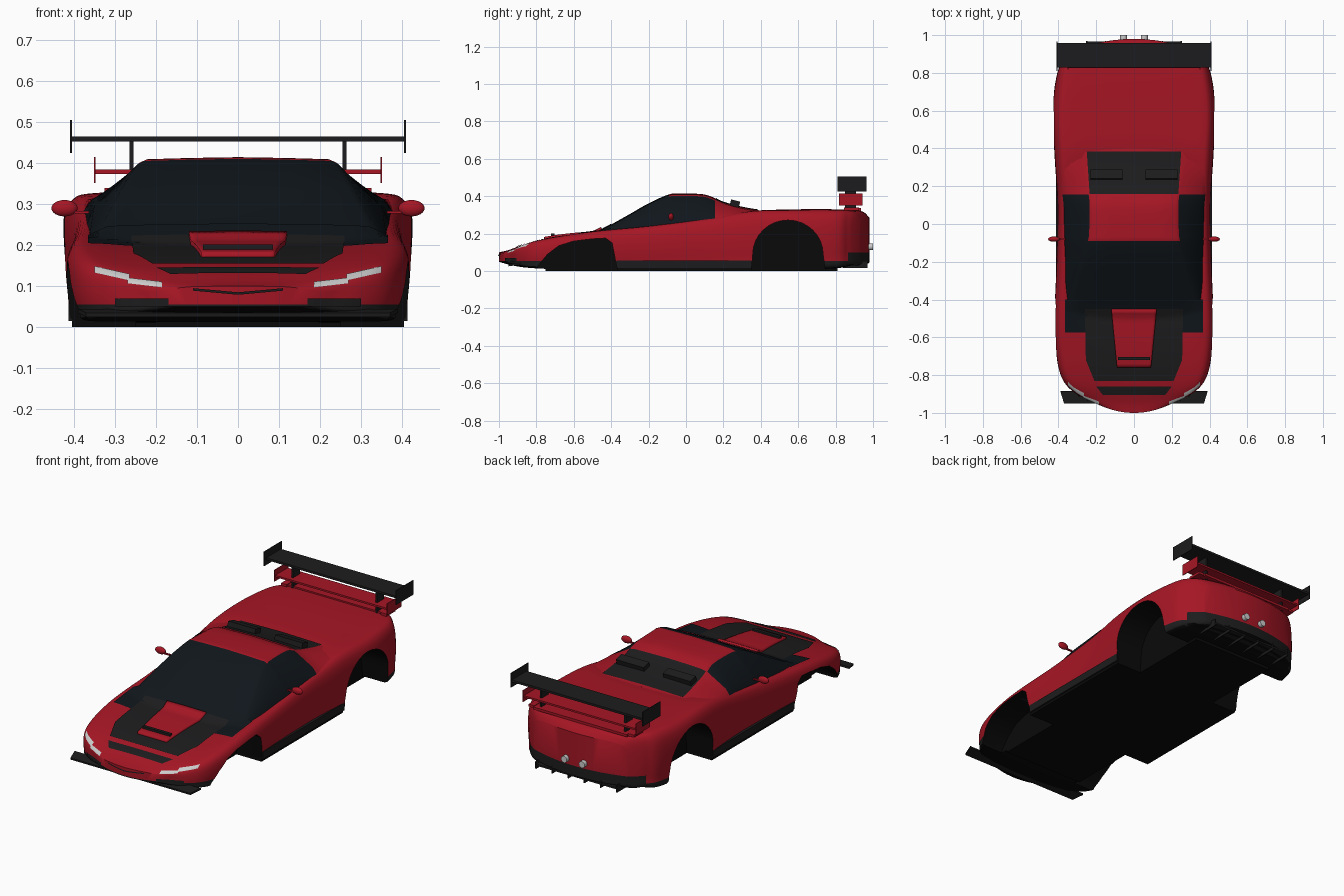
import bpy, bmesh, math
from mathutils import Vector
from mathutils.bvhtree import BVHTree

if "Cube" in bpy.data.objects:
    bpy.data.objects.remove(bpy.data.objects["Cube"])


def material(name, colour, roughness=0.5):
    mat = bpy.data.materials.new(name)
    mat.use_nodes = True
    mat.diffuse_color = (*colour, 1)
    node = mat.node_tree.nodes["Principled BSDF"]
    node.inputs["Base Color"].default_value = (*colour, 1)
    node.inputs["Roughness"].default_value = roughness
    return mat


RED = material("red_paint", (0.38, 0.008, 0.018), 0.4)
BLACK = material("black_trim", (0.012, 0.012, 0.013))
DARK = material("underbody_black", (0.003, 0.003, 0.003))
GLASS = material("dark_glass", (0.005, 0.008, 0.011), 0.3)
WHITE = material("lamp_white", (0.8, 0.8, 0.8))
SURFACES = []


def make_object(name, bm, *mats):
    mesh = bpy.data.meshes.new(name)
    bm.to_mesh(mesh)
    bm.free()
    obj = bpy.data.objects.new(name, mesh)
    bpy.context.collection.objects.link(obj)
    for mat in mats:
        mesh.materials.append(mat)
    return obj


def box(name, centre, size, mat, tilt=0, taper=1):
    bm = bmesh.new()
    bmesh.ops.create_cube(bm, size=1)
    for v in bm.verts:
        if v.co.y < 0:
            v.co.x *= taper
        v.co = Vector([a * b for a, b in zip(v.co, size)])
    obj = make_object(name, bm, mat)
    obj.location = centre
    obj.rotation_euler.x = tilt
    return obj


def smooth_rows(rows, steps):
    """Catmull-Rom interpolation through tuples of any length."""
    out = []
    for i in range(len(rows) - 1):
        a, b, c, d = (rows[max(0, min(len(rows) - 1, i + k))] for k in (-1, 0, 1, 2))
        for s in range(steps):
            t = s / steps
            out.append(tuple(
                q + t / 2 * (r - p + t * (2 * p - 5 * q + 4 * r - u + t * (3 * (q - r) + u - p)))
                for p, q, r, u in zip(a, b, c, d)))
    return out + [rows[-1]]


def loft(halves):
    """Skin mirrored half sections running from bottom centre to top centre."""
    bm = bmesh.new()
    rings = []
    for half in halves:
        full = half + [(-x, y, z) for x, y, z in half[-2:0:-1]]
        rings.append([bm.verts.new(p) for p in full])
    count, top = len(rings[0]), len(halves[0]) - 1
    for a, b in zip(rings, rings[1:]):
        for i in range(count):
            j = (i + 1) % count
            bm.faces.new((a[i], a[j], b[j], b[i]))
    # Close each end with strips running from its lower to its upper edge
    for ring in (rings[0], rings[-1]):
        for i in range(top // 2):
            for sign in (1, -1):
                ids = [sign * k % count for k in (i, i + 1, top - i - 1, top - i)]
                bm.faces.new([ring[k] for k in dict.fromkeys(ids)])
    bmesh.ops.recalc_face_normals(bm, faces=bm.faces)
    return bm


def split(bm, co, normal):
    bmesh.ops.bisect_plane(bm, geom=bm.verts[:] + bm.edges[:] + bm.faces[:],
                           plane_co=co, plane_no=normal)


# Body shell: y, half width, floor, shoulder height, centre height, end sweep
stations = [
    (-1, .23, .05, .085, .1, .065), (-.95, .305, .035, .116, .112, .05),
    (-.87, .368, .02, .15, .14, .03), (-.75, .402, .012, .174, .168, 0),
    (-.6, .42, .01, .2, .188, 0), (-.45, .42, .01, .22, .197, 0),
    (-.2, .41, .01, .245, .205, 0), (.1, .405, .01, .284, .23, 0),
    (.35, .42, .01, .322, .315, 0), (.6, .432, .01, .325, .33, 0),
    (.8, .406, .015, .325, .33, 0), (.9, .365, .03, .32, .325, -.035),
    (.95, .33, .03, .305, .315, -.05), (.98, .29, .045, .27, .285, -.05)]
# Section: share of width, share of height, blend from shoulder to centre
section = smooth_rows([
    (0, 0, 0), (.45, 0, 0), (.75, 0, 0), (.96, .02, 0), (.985, .2, 0), (1, .5, 0),
    (.985, .8, 0), (.93, .96, 0), (.82, 1, .25), (.5, 1, .9), (0, 1, 1)], 4)
halves = []
for y, w, low, shoulder, centre, sweep in smooth_rows(stations, 5):
    halves.append([(w * x, y + sweep * x * x,
                    low + h * (shoulder - low) + c * (centre - shoulder))
                   for x, h, c in section])
bm = loft(halves)
for height in (.055, .1):
    split(bm, (0, 0, height), (0, 0, 1))
for f in bm.faces:
    p = f.calc_center_median()
    f.material_index = int(p.z < .055 or (p.y > .87 and p.z < .1))
    if f.normal.z < -.8:
        f.material_index = 2
SURFACES.append(BVHTree.FromBMesh(bm))
body = make_object("body_shell", bm, RED, BLACK, DARK)

# Wheel wells
front_arch = [(-.8, -.05), (-.79, .03), (-.74, .09), (-.68, .135), (-.6, .16),
              (-.5, .172), (-.43, .176), (-.395, .15), (-.37, .02), (-.37, -.05)]
rear_arch = [(.345, -.05)] + [
    (.545 - .188 * math.cos(math.pi * k / 16), .09 + .182 * math.sin(math.pi * k / 16))
    for k in range(17)] + [(.75, -.05)]
for arch in (front_arch, rear_arch):
    for side in (-1, 1):
        bm = bmesh.new()
        face = bm.faces.new([bm.verts.new((side * .25, y, z)) for y, z in arch])
        new = bmesh.ops.extrude_face_region(bm, geom=[face])["geom"]
        bmesh.ops.translate(bm, vec=(side * .3, 0, 0),
                            verts=[g for g in new if isinstance(g, bmesh.types.BMVert)])
        bmesh.ops.recalc_face_normals(bm, faces=bm.faces)
        for f in bm.faces:
            f.material_index = 2
        cutter = make_object("wheel_well_cutter", bm, RED, BLACK, DARK)
        cutter.hide_render = True
        mod = body.modifiers.new("wheel_well", "BOOLEAN")
        mod.operation, mod.solver, mod.object = "DIFFERENCE", "EXACT", cutter
        bpy.context.view_layer.objects.active = body
        bpy.ops.object.modifier_apply(modifier=mod.name)
        bpy.data.objects.remove(cutter)

# Cabin: y, base half width, base height, roof half width, roof height
cabin_rows = [
    (-.5, .368, .17, .352, .192), (-.42, .37, .185, .342, .233), (-.3, .372, .2, .308, .3),
    (-.2, .374, .21, .277, .357), (-.1, .376, .23, .247, .402), (-.05, .376, .24, .238, .409),
    (.08, .378, .26, .235, .407), (.14, .38, .275, .238, .391), (.2, .382, .285, .25, .362),
    (.3, .386, .3, .27, .335), (.4, .39, .3, .28, .318)]
halves = []
for y, base, low, roof, top in smooth_rows(cabin_rows, 4):
    halves.append([(0, y, low), (base, y, low),
                   (base * .82 + roof * .18, y, low * .68 + top * .32),
                   (roof, y, top - .008), (roof * .93, y, top),
                   (roof * .5, y, top + .003), (0, y, top + .005)])
bm = loft(halves)
for y in (-.09, .155):
    split(bm, (0, y, 0), (0, 1, 0))
for f in bm.faces:
    p = f.calc_center_median()
    roof = p.y > -.09 and abs(p.x) < .245 and p.z > .35
    f.material_index = int(not (p.y > .155 or roof))
SURFACES.append(BVHTree.FromBMesh(bm))
make_object("cabin", bm, RED, GLASS)


def skin_panel(name, corners, direction, mat, lift=.004, depth=0, cells=16):
    """Lay a four-cornered panel on the bodywork, cast along direction."""
    ray = Vector(direction)
    a, b, c, d = (Vector(p) for p in corners)
    bm = bmesh.new()
    grid = []
    for i in range(cells + 1):
        row = []
        for j in range(cells + 1):
            u, v = j / cells, i / cells
            start = a.lerp(b, u).lerp(d.lerp(c, u), v)
            dists = [hit[3] for hit in (s.ray_cast(start, ray) for s in SURFACES) if hit[0]]
            row.append(bm.verts.new(start + ray * (min(dists) - lift)) if dists else None)
        grid.append(row)
    for low, high in zip(grid, grid[1:]):
        for j in range(cells):
            quad = (low[j], low[j + 1], high[j + 1], high[j])
            if all(quad):
                bm.faces.new(quad)
    obj = make_object(name, bm, mat)
    if depth:
        mod = obj.modifiers.new("thickness", "SOLIDIFY")
        mod.thickness = depth
    return obj


def top_panel(name, y0, w0, y1, w1, mat, **options):
    corners = [(-w0, y0, 1), (w0, y0, 1), (w1, y1, 1), (-w1, y1, 1)]
    return skin_panel(name, corners, (0, 0, -1), mat, **options)


# Bonnet and engine cover panels
top_panel("cowl", -.575, .366, -.4, .366, GLASS)
top_panel("bonnet_panel", -.72, .255, -.45, .26, BLACK, lift=.005)
top_panel("bonnet_panel_front", -.83, .21, -.72, .255, BLACK, lift=.005)
top_panel("nose_vent", -.905, .165, -.86, .2, BLACK)
top_panel("bonnet_scoop", -.76, .09, -.455, .12, RED, lift=.016, depth=.022)
box("scoop_slot", (0, -.712, .192), (.17, .018, .018), BLACK)
top_panel("engine_cover", .16, .235, .385, .25, BLACK)

for side in (-1, 1):
    # Headlamps, grille slits and bumper intakes
    for name, mat, (x0, z0), (x1, z1), half in (
            ("headlamp", WHITE, (.185, .104), (.27, .114), .007),
            ("headlamp", WHITE, (.265, .122), (.35, .141), .008),
            ("grille_slit", BLACK, (0, .082), (.11, .092), .003),
            ("bumper_intake", BLACK, (.17, .06), (.3, .06), .01)):
        edge = [(side * x0, -2, z0 - half), (side * x1, -2, z1 - half),
                (side * x1, -2, z1 + half), (side * x0, -2, z0 + half)]
        skin_panel(name, edge[::side], (0, 1, 0), mat, cells=8)
    # Door mirrors
    bm = bmesh.new()
    bmesh.ops.create_uvsphere(bm, u_segments=20, v_segments=12, radius=1)
    bmesh.ops.scale(bm, vec=(.032, .014, .02), verts=bm.verts)
    make_object("mirror", bm, RED).location = (side * .423, -.08, .29)
    box("mirror_arm", (side * .388, -.08, .28), (.05, .01, .007), RED)
    # Sills, intakes and exhausts
    box("sill", (side * .402, -.01, .036), (.022, .72, .042), BLACK)
    box("engine_intake", (side * .145, .26, .355), (.17, .05, .045), BLACK, tilt=-.25)
    bm = bmesh.new()
    bmesh.ops.create_cone(bm, cap_ends=True, segments=20, radius1=.018, radius2=.018, depth=.06)
    pipe = make_object("exhaust_pipe", bm, WHITE)
    pipe.location, pipe.rotation_euler.x = (side * .055, .97, .13), math.pi / 2
    # Wing end plates and struts
    box("upper_end_plate", (side * .407, .888, .465), (.004, .155, .08), BLACK)
    box("lower_end_plate", (side * .349, .88, .383), (.004, .125, .064), RED)
    box("wing_strut", (side * .26, .88, .39), (.01, .06, .145), BLACK)
    box("wing_foot", (side * .308, .885, .332), (.035, .08, .014), RED)

# Rear wing
box("upper_wing", (0, .893, .459), (.81, .13, .012), BLACK)
box("lower_wing", (0, .88, .379), (.696, .11, .01), RED)
box("tail_lip", (0, .895, .329), (.58, .08, .014), RED)

# Floor, splitter and diffuser
box("floor_middle", (0, -.01, .008), (.81, .72, .016), DARK)
box("floor_spine", (0, .03, .008), (.5, 1.56, .016), DARK)
box("front_splitter", (0, -.917, .035), (.78, .065, .01), BLACK, tilt=.15, taper=.95)
box("diffuser_plate", (0, .9, .035), (.5, .13, .01), BLACK)
for k in range(6):
    box("diffuser_fin", (-.25 + .1 * k, .905, .035), (.006, .13, .04), BLACK)

# Shading
for obj in bpy.context.collection.objects:
    if obj.type == "MESH":
        bpy.ops.object.select_all(action="DESELECT")
        obj.select_set(True)
        bpy.context.view_layer.objects.active = obj
        bpy.ops.object.shade_smooth_by_angle(angle=math.radians(35))
